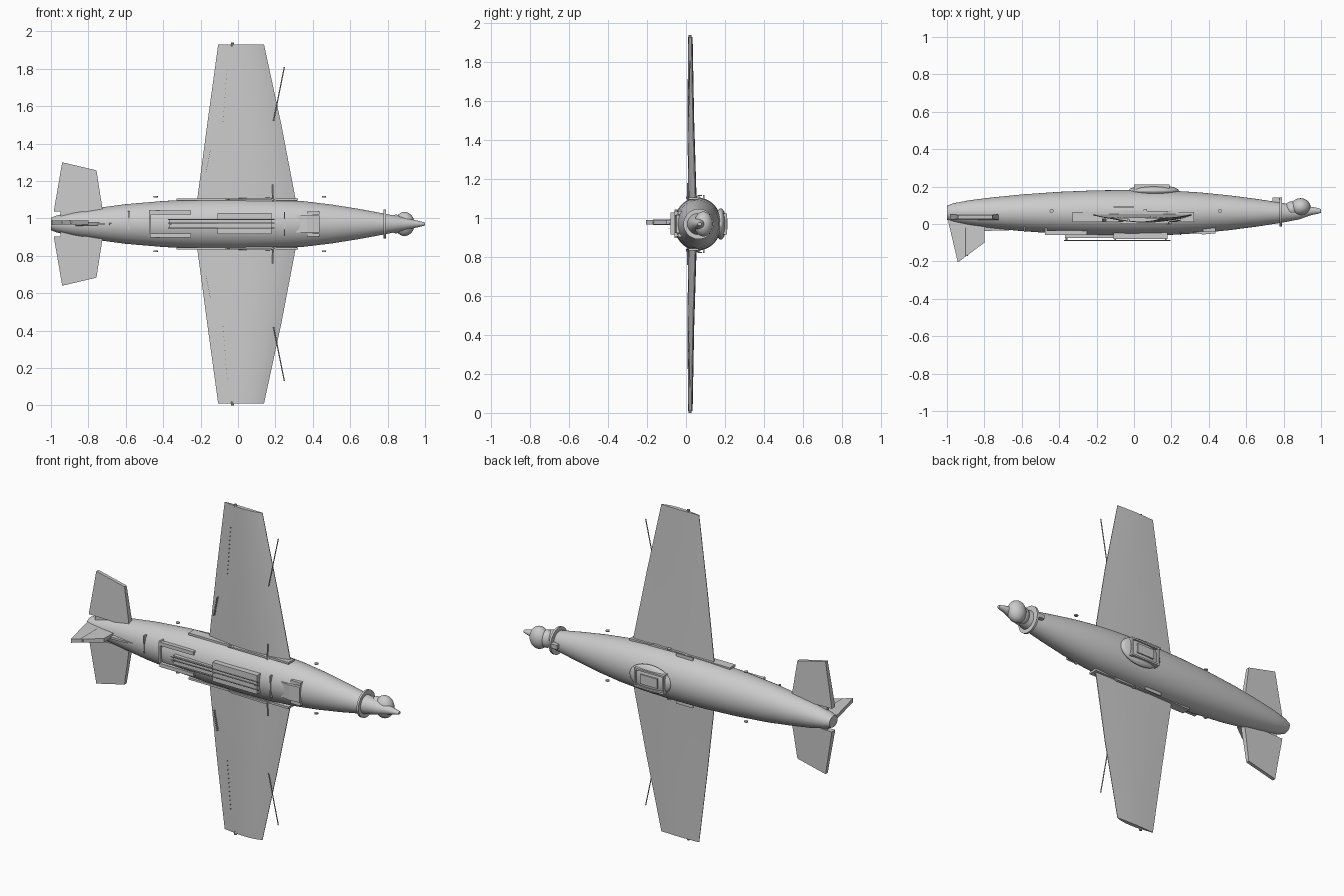
import bpy, bmesh
from math import sin, cos, pi, radians
from mathutils import Vector

if "Cube" in bpy.data.objects:
    bpy.data.objects.remove(bpy.data.objects["Cube"])

CY, CZ = 0.06, 0.97   # fuselage axis


def make(name, bm, smooth=None):
    bmesh.ops.recalc_face_normals(bm, faces=bm.faces)
    me = bpy.data.meshes.new(name)
    bm.to_mesh(me)
    bm.free()
    ob = bpy.data.objects.new(name, me)
    bpy.context.collection.objects.link(ob)
    if smooth:
        bpy.ops.object.select_all(action='DESELECT')
        bpy.context.view_layer.objects.active = ob
        ob.select_set(True)
        bpy.ops.object.shade_smooth_by_angle(angle=radians(smooth))
    return ob


def loft(name, sections, smooth=None):
    bm = bmesh.new()
    rings = [[bm.verts.new(p) for p in s] for s in sections]
    n = len(rings[0])
    for a, b in zip(rings, rings[1:]):
        for i in range(n):
            bm.faces.new((a[i], a[(i + 1) % n], b[(i + 1) % n], b[i]))
    bm.faces.new(rings[0])
    bm.faces.new(rings[-1])
    return make(name, bm, smooth)


def box(name, x, y, z):
    return loft(name, [[(a, y[0], z[0]), (a, y[1], z[0]), (a, y[1], z[1]), (a, y[0], z[1])] for a in x])


def rod(name, a, b, r, n=8, smooth=40):
    a, b = Vector(a), Vector(b)
    q = (b - a).to_track_quat('Z', 'Y')
    circle = [q @ Vector((r * cos(2 * pi * i / n), r * sin(2 * pi * i / n), 0)) for i in range(n)]
    return loft(name, [[p + c for c in circle] for p in (a, b)], smooth)


def ball(name, c, r):
    bm = bmesh.new()
    bmesh.ops.create_uvsphere(bm, u_segments=32, v_segments=20, radius=1)
    for v in bm.verts:
        v.co = Vector([c[i] + v.co[i] * r[i] for i in range(3)])
    return make(name, bm, 60)


def ellipse(x, ry, rz, cy=CY, n=48):
    return [(x, cy + ry * cos(2 * pi * i / n), CZ + rz * sin(2 * pi * i / n)) for i in range(n)]


# fuselage: station, half depth (y), half width (z)
stations = [(-1, .038, .033), (-.97, .05, .045), (-.88, .067, .066), (-.75, .083, .086), (-.6, .098, .106),
            (-.4, .112, .123), (-.2, .12, .133), (0, .122, .136), (.2, .118, .132), (.35, .109, .122),
            (.5, .094, .104), (.65, .075, .08), (.78, .055, .056), (.88, .036, .036), (.95, .022, .02),
            (.985, .015, .012), (1, .01, .008)]
loft("fuselage", [ellipse(x, a, b, CY + (.01 if x > .9 else 0)) for x, a, b in stations], 40)

# nose collar and gun-like dome cluster
rod("nose_collar", (.779, CY + .005, CZ), (.791, CY + .005, CZ), .078, 40)
ball("nose_dome", (.89, .09, CZ), (.054, .048, .064))
ball("nose_dome_rear", (.845, .08, CZ), (.04, .042, .05))
box("collar_bracket", (.74, .785), (.11, .142), (CZ - .012, CZ + .012))


# wing section: flat on +y, cambered towards -y
def airfoil(x0, x1, yflat, thick, z, n=12):
    pts = []
    for i in range(n + 1):
        t = i / n
        pts.append((x1 + (x0 - x1) * t, yflat - thick * (sin(pi * t ** .8) * .88 + .12), z))
    for i in range(n + 1):
        t = 1 - i / n
        pts.append((x1 + (x0 - x1) * t, yflat + .004 * sin(pi * t), z))
    return pts


for s, side in ((1, "right"), (-1, "left")):
    def Z(d):
        return CZ + s * d

    # main wing
    loft(side + "_wing", [airfoil(-.225, .318, .052, .04, Z(.08)), airfoil(-.165, .232, .038, .031, Z(.53)),
                          airfoil(-.106, .139, .03, .019, Z(.96))], 35)
    rod(side + "_wing_tip_nub", (-.03, .02, Z(.95)), (-.03, .02, Z(.97)), .008)
    # leading edge probe and root stub
    rod(side + "_wing_probe", (.19, .012, Z(.55)), (.248, .02, Z(.84)), .003)
    rod(side + "_root_stub", (.185, .008, Z(.12)), (.187, .008, Z(.21)), .004)
    # rivet rows
    for i in range(12):
        for x, d in ((-.17 + .002 * i, .28 + .01 * i), (-.08 + .002 * i, .55 + .025 * i)):
            rod(side + "_wing_rivet", (x, .03, Z(d)), (x, .011, Z(d)), .002, 6)
    # root fairing plate with raised centre
    box(side + "_root_plate", (-.33, .32), (.012, .065), sorted((Z(.125), Z(.137))))
    loft(side + "_root_fairing", [[(-.07, y, Z(d)), (.2, y, Z(d)), (.17, y, Z(d + .012)), (-.04, y, Z(d + .008))]
                                  for y, d in ((.0, .128), (.07, .132))])
    # small side discs
    for x, w in ((-.44, .011), (.06, .011), (.46, .011)):
        rod(side + "_side_disc", (x, .07, Z(.143)), (x, .07, Z(.149)), w, 16)
    box(side + "_side_strip", (-.11, 0), (.088, .094), sorted((Z(.128), Z(.148))))
    # tailplane
    tail = [(-.985, .068), (-.94, .33), (-.757, .287), (-.722, .064)]
    loft(side + "_tailplane", [[(x, y + (.006 * k if d > .2 else 0), Z(d)) for x, d in tail]
                               for y, k in ((.022, 1), (.054, -1))])
    box(side + "_tail_spar", (-.95, -.76), (.03, .048), sorted((Z(.02), Z(.09))))
    # rails beside the aft panel and windscreen sides
    box(side + "_aft_rail", (-.47, -.25), (-.058, -.035), sorted((Z(.052), Z(.073))))
    box(side + "_screen_side", (.37, .435), (-.042, .0), sorted((Z(.05), Z(.068))))

# vertical fin with its spine fairing
fin = [(-.995, .03), (-.99, 0), (-.942, -.205), (-.8, -.1), (-.8, .02)]
loft("tail_fin", [[(x, y, z) for x, y in fin] for z in (CZ - .002, CZ + .02)])
loft("fin_spine", [[(x, y, CZ + z) for y, z in ((.02, -w), (.02, w), (top, w * .5), (top, -w * .5))]
                   for x, w, top in ((-.87, .014, -.04), (-.76, .012, -.036), (-.62, .004, -.032))])
rod("fin_hinge", (-.9, -.02, CZ + .009), (-.9, -.17, CZ + .009), .013, 8)

# dorsal panels and rails
box("dorsal_panel", (-.11, .18), (-.08, -.045), (CZ - .053, CZ + .058))
box("dorsal_bar", (-.37, .18), (-.074, -.04), (CZ - .024, CZ + .026))
for z in (-.022, .006, .024):
    rod("dorsal_rail", (-.375, -.088, CZ + z), (.195, -.088, CZ + z), .0025, 6)
for x in (-.36, -.1, .17):
    rod("rail_post", (x, -.088, CZ), (x, -.05, CZ), .005)
box("aft_frame", (-.475, -.465), (-.06, -.02), (CZ - .05, CZ + .075))
box("aft_band", (-.588, -.58), (-.042, -.01), (CZ - .03, CZ + .07))
box("fore_band", (.246, .252), (-.06, -.03), (CZ - .065, CZ + .065))

# windscreen wedge
loft("windscreen", [[(.31, -.045, z), (.435, -.024, z), (.435, -.05, z), (.37, -.056, z)]
                    for z in (CZ - .045, CZ + .045)])

# belly blister with framed hatch
ball("belly_blister", (.105, .178, CZ), (.135, .03, .08))
for z in (-.055, .045):
    box("hatch_frame_side", (.0, .19), (.17, .21), (CZ + z, CZ + z + .01))
for x in (0, .18):
    box("hatch_frame_end", (x, x + .01), (.17, .21), (CZ - .055, CZ + .055))
box("hatch_panel", (.04, .15), (.17, .212), (CZ - .028, CZ + .028))
